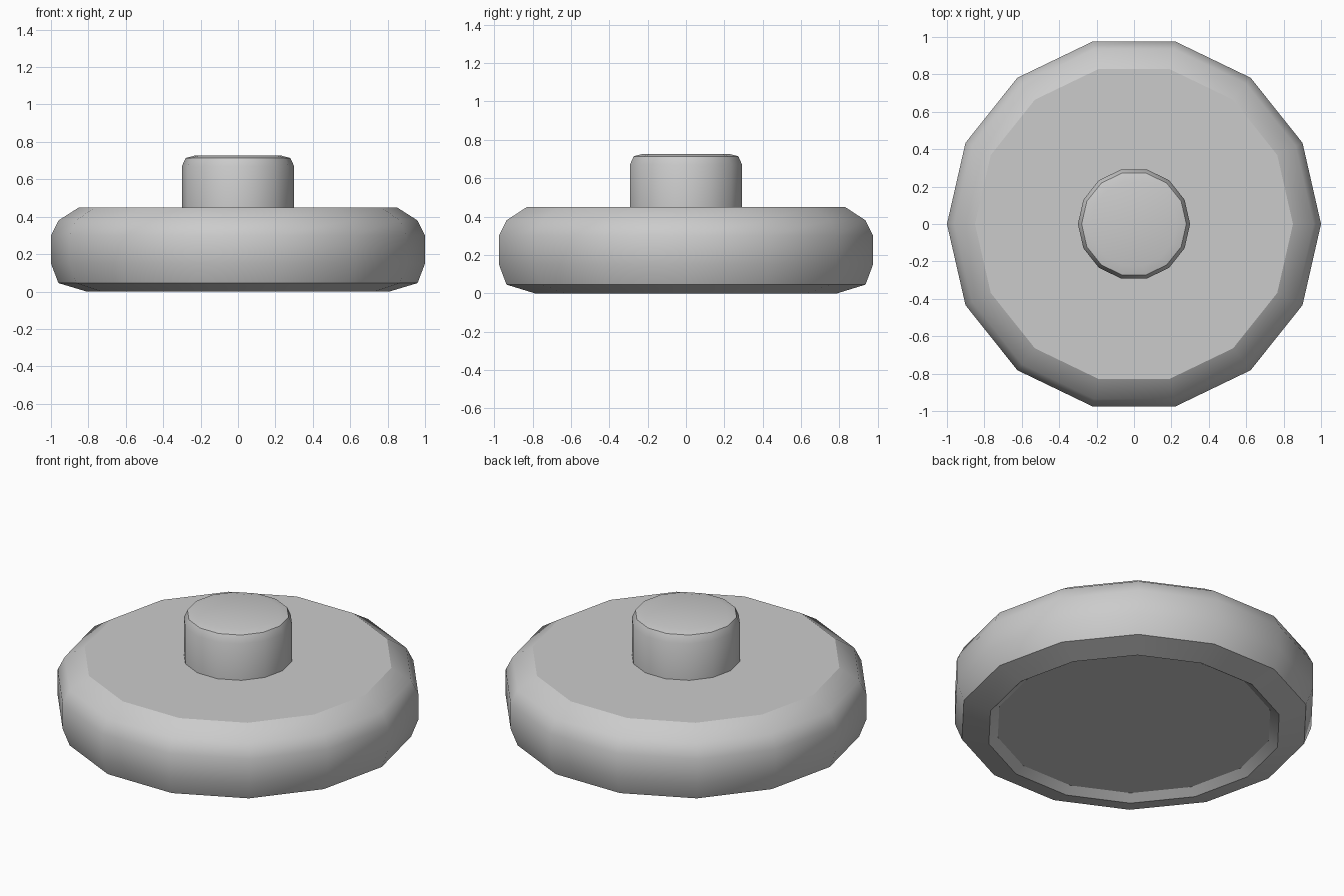
import bpy, bmesh
from math import sin, cos, tau, radians

if "Cube" in bpy.data.objects:
    bpy.data.objects.remove(bpy.data.objects["Cube"])

SIDES = 14


def lathe(name, profile, cap_start=False, cap_end=False):
    """Spin (radius, z) points, listed bottom to top on the outside, around z."""
    bm = bmesh.new()
    rings = [[bm.verts.new((r * cos(tau * i / SIDES), r * sin(tau * i / SIDES), z))
              for i in range(SIDES)] for r, z in profile]
    for a, b in zip(rings, rings[1:]):
        for i in range(SIDES):
            j = (i + 1) % SIDES
            bm.faces.new((a[i], a[j], b[j], b[i]))
    if cap_start:
        bm.faces.new(rings[0][::-1])
    if cap_end:
        bm.faces.new(rings[-1])
    mesh = bpy.data.meshes.new(name)
    bm.to_mesh(mesh)
    bm.free()
    obj = bpy.data.objects.new(name, mesh)
    bpy.context.collection.objects.link(obj)
    bpy.ops.object.select_all(action='DESELECT')
    obj.select_set(True)
    bpy.context.view_layer.objects.active = obj
    bpy.ops.object.shade_smooth_by_angle(angle=radians(32))
    return obj


# Round body with a shallow recess underneath and a flat top
lathe("round_body", [(0.76, 0.035), (0.81, 0), (0.96, 0.045), (1, 0.15),
                     (1, 0.30), (0.96, 0.38), (0.85, 0.45), (0.30, 0.45)],
      cap_start=True)

# Central knob with a rounded rim and slightly domed top
lathe("top_knob", [(0.30, 0.45), (0.30, 0.67), (0.28, 0.714), (0.23, 0.727)],
      cap_end=True)
